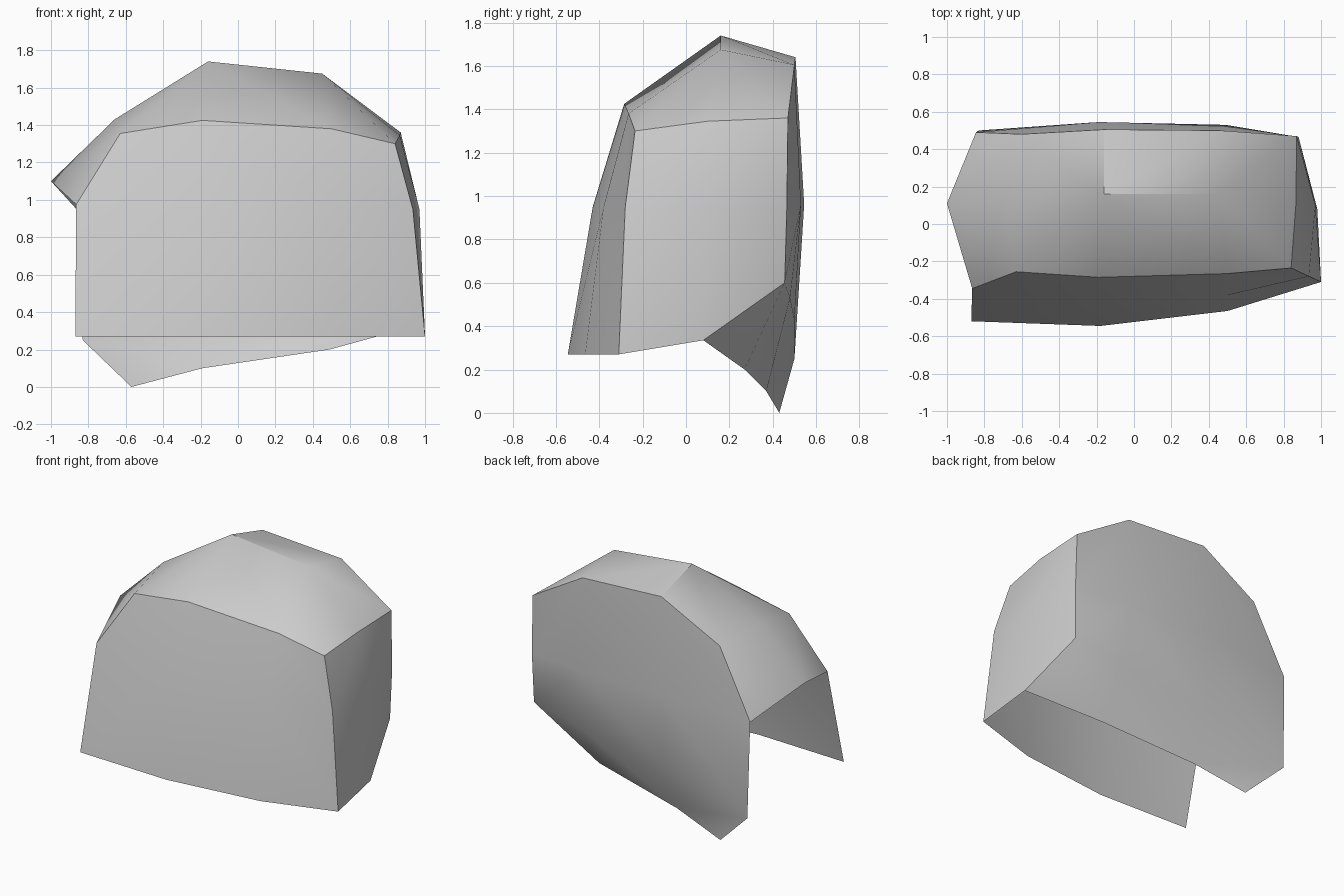
import bpy
import bmesh
from math import radians
from mathutils import Vector

cube = bpy.data.objects.get("Cube")
if cube:
    bpy.data.objects.remove(cube, do_unlink=True)

grey = bpy.data.materials.new("plain grey")
grey.use_nodes = True
colour = (0.6, 0.6, 0.6, 1)
grey.diffuse_color = colour
grey.node_tree.nodes["Principled BSDF"].inputs["Base Color"].default_value = colour

CENTRE = Vector((0, 0, 0.8))


def bulge(a, b):
    """How far the middle of a diagonal lies from the shell's centre."""
    return ((a.co + b.co) / 2 - CENTRE).length


def loft(name, rows, sharp=None):
    """Skin a panel through rows of points, splitting each quad convexly."""
    bm = bmesh.new()
    grid = [[bm.verts.new(p) for p in row] for row in rows]
    for low, high in zip(grid, grid[1:]):
        for i in range(len(low) - 1):
            a, b, c, d = low[i], low[i + 1], high[i + 1], high[i]
            if bulge(a, c) > bulge(b, d):
                tris = (a, b, c), (a, c, d)
            else:
                tris = (a, b, d), (b, c, d)
            for tri in tris:
                bm.faces.new(tri)
    bm.verts.index_update()
    crease = {grid[r][c].index for r, c in sharp} if sharp else set()
    mesh = bpy.data.meshes.new(name)
    bm.to_mesh(mesh)
    bm.free()
    mesh.materials.append(grey)
    obj = bpy.data.objects.new(name, mesh)
    bpy.context.collection.objects.link(obj)
    bpy.ops.object.select_all(action="DESELECT")
    obj.select_set(True)
    bpy.context.view_layer.objects.active = obj
    bpy.ops.object.shade_smooth_by_angle(angle=radians(40))
    for edge in mesh.edges:
        if set(edge.vertices) == crease:
            edge.use_edge_sharp = True
    return obj


# Curves shared by neighbouring panels, running from the open end to the closed end
front_rim = [(-.865, -.345, .975), (-.63, -.255, 1.355), (-.19, -.285, 1.425),
             (.5, -.265, 1.38), (.84, -.235, 1.3)]
ridge = [(-1, .11, 1.1), (-.66, .11, 1.43), (-.16, .16, 1.74),
         (.45, .16, 1.675), (.865, .1, 1.345)]
back_rim = [(-.845, .49, .93), (-.6, .48, 1.4), (-.16, .505, 1.64),
            (.46, .5, 1.605), (.87, .47, 1.36)]

# Edges of the closed end, running from top to bottom
front_edge = [front_rim[-1], (.935, -.28, .95), (1, -.31, .27)]
end_middle = [ridge[-1], (.97, .1, .95), (.98, .08, .335)]
back_edge = [back_rim[-1], (.88, .465, .95), (.87, .455, .6)]

# Top cover with its cross seam behind the ridge
loft("top_cover", [front_rim, ridge, back_rim], sharp=((1, 2), (2, 2)))

# Front panel: hem, waist, rim
front_hem = [(-.87, -.52, .27), (-.18, -.545, .27), (.5, -.465, .27), front_edge[2]]
front_waist = [front_rim[0], (-.19, -.43, .95), (.5, -.38, .95), front_edge[1]]
loft("front_panel", [front_hem, front_waist, front_rim[1:]])

# Back panel: rim, waist, and a lower part curling in under the closed end
back_waist = [back_rim[0], (-.19, .545, .96), (.49, .53, .96), back_edge[1]]
back_low = [(-.83, .5, .25), (-.19, .5, .43), (.49, .48, .53), back_edge[2]]
back_hem = [(-.57, .43, 0), (-.19, .37, .1), (.49, .27, .2), end_middle[2]]
loft("back_panel", [back_rim[1:], back_waist, back_low, back_hem])

# Closed end wall
end_rows = list(zip(front_edge, end_middle, back_edge))
loft("end_wall", end_rows[::-1])
